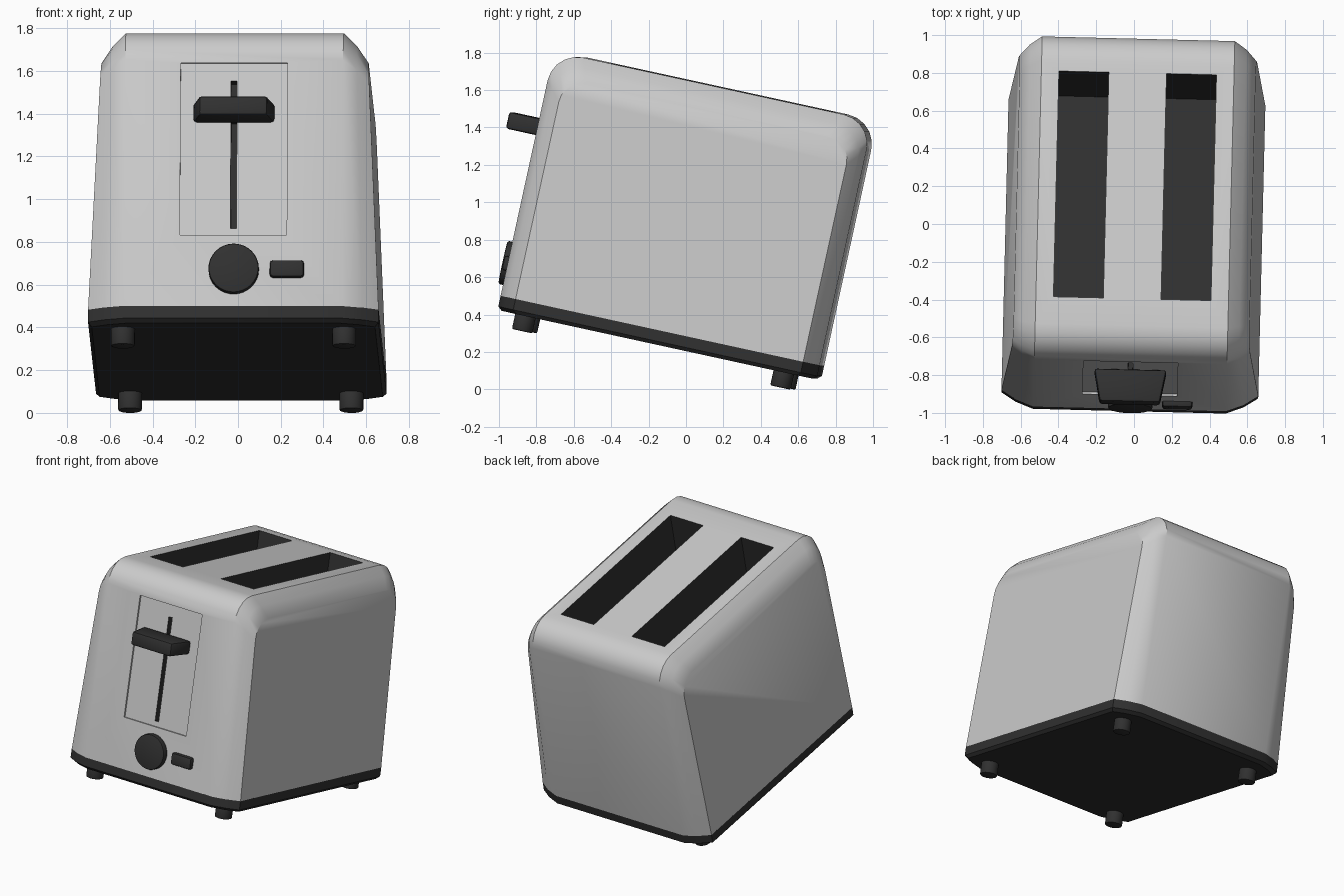
import bpy, bmesh, math
from mathutils import Matrix, Vector

if "Cube" in bpy.data.objects:
    bpy.data.objects.remove(bpy.data.objects["Cube"])

TILT = Matrix.Rotation(math.radians(-1.4), 4, 'Z') @ Matrix.Rotation(math.radians(-12.3), 4, 'X')
CY, HY = -0.19, 0.873            # body centre and half depth along y
FRONT = CY - HY
BASE_Z, TOP_Z = 0.28, 1.618

dark = bpy.data.materials.new("dark_plastic")
dark.diffuse_color = (0.03, 0.03, 0.03, 1)
dark.use_nodes = True
dark.node_tree.nodes["Principled BSDF"].inputs["Base Color"].default_value = dark.diffuse_color
parts = []


def finish(name, bm, mat=None, part=True):
    bmesh.ops.recalc_face_normals(bm, faces=bm.faces)
    me = bpy.data.meshes.new(name)
    bm.to_mesh(me)
    bm.free()
    ob = bpy.data.objects.new(name, me)
    bpy.context.collection.objects.link(ob)
    if mat:
        me.materials.append(mat)
    if part:
        parts.append(ob)
    return ob


def loft(name, rings, mat=None):
    bm = bmesh.new()
    vs = [[bm.verts.new(p) for p in r] for r in rings]
    n = len(vs[0])
    for a, b in zip(vs, vs[1:]):
        for i in range(n):
            j = (i + 1) % n
            bm.faces.new((a[i], a[j], b[j], b[i]))
    bm.faces.new(vs[0])
    bm.faces.new(vs[-1])
    return finish(name, bm, mat)


def box(name, lo, hi, mat=None, bevel=0, part=True, front_scale=1):
    lo, hi = Vector(lo), Vector(hi)
    bm = bmesh.new()
    bmesh.ops.create_cube(bm, size=1)
    mid = (lo + hi) / 2
    for v in bm.verts:
        k = front_scale if v.co.y < 0 else 1
        v.co = mid + Vector((v.co.x * k * (hi.x - lo.x), v.co.y * (hi.y - lo.y), v.co.z * (hi.z - lo.z)))
    if bevel:
        bmesh.ops.bevel(bm, geom=bm.edges[:], offset=bevel, segments=2, profile=0.5, affect='EDGES')
    return finish(name, bm, mat, part)


def cylinder(name, radius, depth, centre, along_y=False, bevel=0.008, sides=24):
    bm = bmesh.new()
    bmesh.ops.create_cone(bm, cap_ends=True, segments=sides, radius1=radius, radius2=radius, depth=depth)
    rims = [e for e in bm.edges if abs(e.verts[0].co.z - e.verts[1].co.z) < 1e-5]
    bmesh.ops.bevel(bm, geom=rims, offset=bevel, segments=2, profile=0.5, affect='EDGES')
    rot = Matrix.Rotation(math.pi / 2, 4, 'X') if along_y else Matrix()
    bmesh.ops.transform(bm, matrix=Matrix.Translation(centre) @ rot, verts=bm.verts)
    return finish(name, bm, dark)


# Metal shell: arched profile lofted across x, shrinking toward the leaning sides
def profile(inset_y, inset_z, r):
    h, top = HY - inset_y, TOP_Z - inset_z
    half = [(h, BASE_Z)] + [(h - r + r * math.cos(a), top - r + r * math.sin(a))
                            for a in (math.pi / 2 * i / 5 for i in range(6))]
    return [(CY + y, z) for y, z in half] + [(CY - y, z) for y, z in reversed(half)]


def side_x(z, f):
    return 0.51 + f * (0.68 - 0.055 * (z - BASE_Z) / 1.2 - 0.51)


steps = [(0, 0, 0, 0.16), (0.55, 0.036, 0.056, 0.145), (1, 0.086, 0.131, 0.125)]
right = [[(side_x(z, f), y, z) for y, z in profile(iy, iz, r)] for f, iy, iz, r in steps]
left = [[(-x, y, z) for x, y, z in ring] for ring in reversed(right)]
shell = loft("metal_shell", left + right)

# Bread slots, front panel recess and lever slot cut into the shell
wells = [((s * 0.285 - 0.132, -0.757, 1.0), (s * 0.285 + 0.132, 0.466, 1.75)) for s in (-1, 1)]
wells.append(((-0.014, FRONT - 0.05, 0.655), (0.014, FRONT + 0.09, 1.36)))
recess = ((-0.25, FRONT - 0.1, 0.62), (0.25, FRONT + 0.012, 1.445))
bpy.context.view_layer.objects.active = shell
for lo, hi in [recess] + wells:
    cutter = box("cutter", lo, hi, part=False)
    cutter.hide_render = True
    mod = shell.modifiers.new("cut", 'BOOLEAN')
    mod.operation, mod.solver, mod.object = 'DIFFERENCE', 'EXACT', cutter
    bpy.ops.object.modifier_apply(modifier=mod.name)
    bpy.data.objects.remove(cutter)

# Dark lining of the slots
shell.data.materials.clear()
shell.data.materials.append(None)
shell.data.materials.append(dark)
for p in shell.data.polygons:
    c = p.center
    for i, (lo, hi) in enumerate(wells):
        inside = all(l - 1e-3 <= v <= h + 1e-3 for l, v, h in zip(lo, c, hi))
        surface = (i < 2 and c.z > TOP_Z - 0.01) or (i == 2 and c.y < FRONT + 0.013)
        if inside and not surface:
            p.material_index = 1


# Dark base following the shell outline
def outline(z, shrink):
    q = [(side_x(BASE_Z, f), HY - iy) for f, iy, _, _ in steps]
    ring = q[::-1] + [(-x, y) for x, y in q] + [(-x, -y) for x, y in q[::-1]] + [(x, -y) for x, y in q]
    return [(x * shrink, CY + y * shrink, z) for x, y in ring]


loft("base", [outline(0.203, 0.975), outline(0.222, 1.0), outline(0.281, 1.0)], dark)

# Feet
for sx in (-1, 1):
    for sy, label in ((-1, "front"), (1, "rear")):
        side = "left" if sx < 0 else "right"
        cylinder(f"{label}_{side}_foot", 0.056, 0.10, (sx * 0.518, -0.203 + sy * 0.707, 0.17))

# Lever, browning knob and button
box("lever", (-0.192, -1.235, 1.158), (0.192, FRONT + 0.005, 1.25), dark, 0.015, front_scale=0.83)
box("lever_stem", (-0.012, FRONT - 0.01, 1.17), (0.012, FRONT + 0.08, 1.24), dark)
cylinder("browning_knob", 0.118, 0.06, (0.003, FRONT - 0.008, 0.455), True, 0.01, 32)
box("button", (0.172, FRONT - 0.03, 0.415), (0.332, FRONT + 0.02, 0.496), dark, 0.015)

# Smooth shading and the leaning pose
for ob in parts:
    bpy.ops.object.select_all(action='DESELECT')
    ob.select_set(True)
    bpy.context.view_layer.objects.active = ob
    bpy.ops.object.shade_smooth_by_angle(angle=math.radians(33))
    ob.matrix_world = TILT
